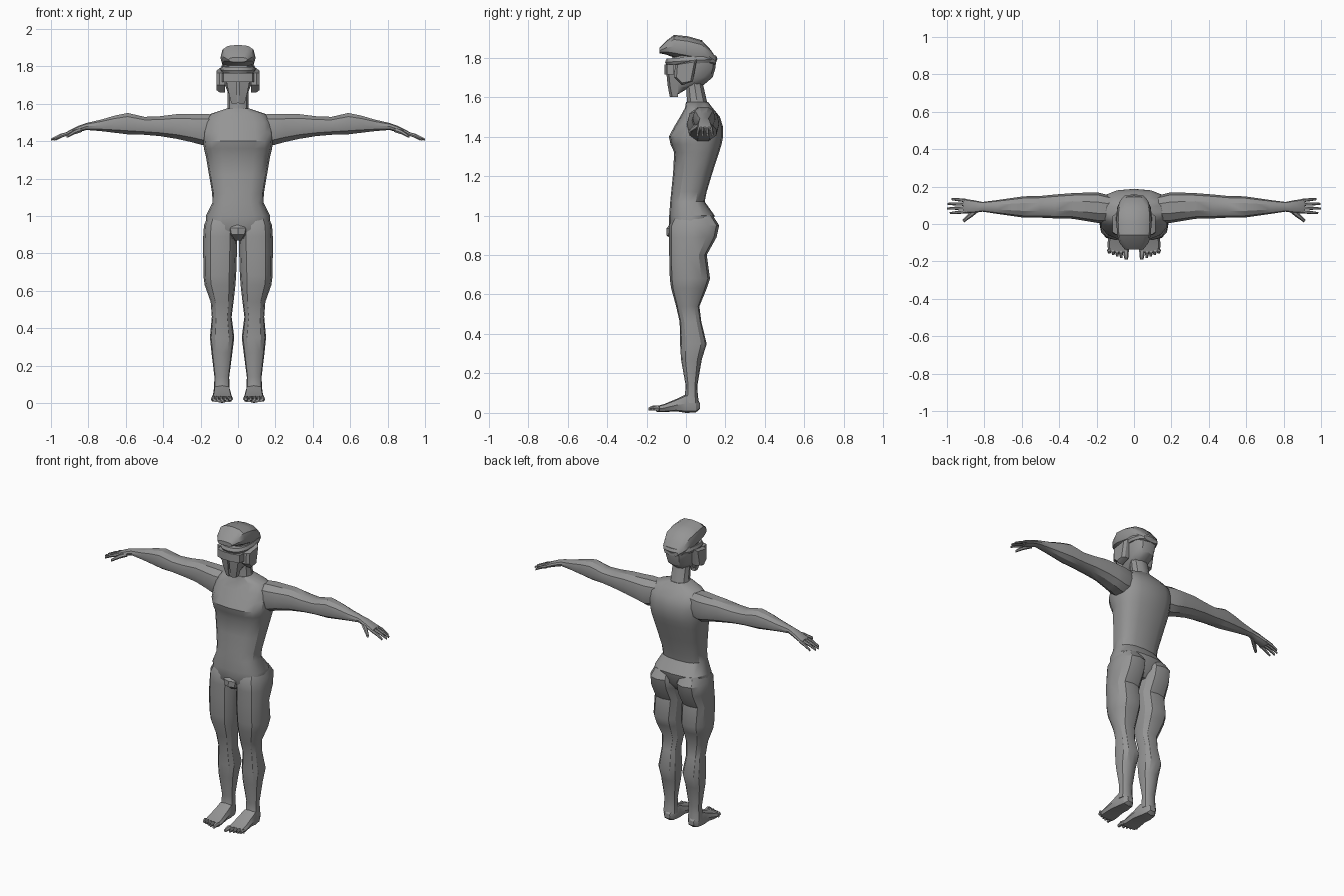
import bpy, bmesh, math
from mathutils import Vector

grey = bpy.data.materials.new("grey")
grey.diffuse_color = (0.3, 0.3, 0.3, 1)


def ring(c, u, v, n=12, p=0.8):
    """Rounded-box cross-section spanned by half axes u and v."""
    pts = []
    for i in range(n):
        a = 2 * math.pi * i / n
        s, t = (math.copysign(abs(f) ** p, f) if abs(f) > 1e-6 else 0
                for f in (math.cos(a), math.sin(a)))
        pts.append(Vector(c) + Vector(u) * s + Vector(v) * t)
    return pts


def loft(name, rings, mirror=False, angle=32):
    """Skin a list of rings and cap both ends."""
    bm = bmesh.new()
    vs = [[bm.verts.new(p) for p in r] for r in rings]
    n = len(vs[0])
    for a, b in zip(vs, vs[1:]):
        for i in range(n):
            bm.faces.new((a[i], a[(i + 1) % n], b[(i + 1) % n], b[i]))
    bm.faces.new(vs[0])
    bm.faces.new(vs[-1])
    bmesh.ops.recalc_face_normals(bm, faces=bm.faces)
    me = bpy.data.meshes.new(name)
    bm.to_mesh(me)
    bm.free()
    ob = bpy.data.objects.new(name, me)
    bpy.context.collection.objects.link(ob)
    me.materials.append(grey)
    if mirror:
        ob.modifiers.new("mirror", "MIRROR").use_mirror_merge = False
    bpy.ops.object.select_all(action="DESELECT")
    ob.select_set(True)
    bpy.context.view_layer.objects.active = ob
    bpy.ops.object.shade_smooth_by_angle(angle=math.radians(angle))
    return ob


def z_ring(z, x0, x1, y0, y1, n=12, p=0.8):
    return ring(((x0 + x1) / 2, (y0 + y1) / 2, z), ((x1 - x0) / 2, 0, 0), (0, (y1 - y0) / 2, 0), n, p)


def x_ring(x, y0, y1, z0, z1, n=8, p=0.8):
    return ring((x, (y0 + y1) / 2, (z0 + z1) / 2), (0, (y1 - y0) / 2, 0), (0, 0, (z1 - z0) / 2), n, p)


def y_ring(y, x0, x1, z0, z1, n=8, p=0.8):
    return ring(((x0 + x1) / 2, y, (z0 + z1) / 2), ((x1 - x0) / 2, 0, 0), (0, 0, (z1 - z0) / 2), n, p)


def digit(name, a, b, w, h):
    """Tapered finger or toe from a to b, bent slightly in the middle."""
    a, b = Vector(a), Vector(b)
    side = (b - a).cross(Vector((0, 0, 1))).normalized()
    mid = (a + b) / 2 + Vector((0, 0, h * 0.4))
    loft(name, [ring(c, side * w * k, (0, 0, h * k), 6, 1)
                for c, k in ((a, 1), (mid, 0.95), (b, 0.6))], True)


# Torso: z, half width, front, back
torso = [(0.88, 0.09, -0.06, 0.09), (0.93, 0.165, -0.085, 0.13), (1.0, 0.172, -0.085, 0.145),
         (1.07, 0.137, -0.08, 0.095), (1.12, 0.138, -0.075, 0.105), (1.22, 0.155, -0.065, 0.135),
         (1.32, 0.172, -0.06, 0.168), (1.36, 0.182, -0.078, 0.18), (1.40, 0.187, -0.087, 0.188),
         (1.45, 0.188, -0.06, 0.187), (1.50, 0.182, -0.03, 0.172), (1.545, 0.15, -0.005, 0.135),
         (1.575, 0.06, 0.0, 0.112)]
loft("torso", [z_ring(z, -w, w, f, b, 16, 0.75) for z, w, f, b in torso])

# Groin
loft("groin", [z_ring(z, -w, w, f, 0.0, 8) for z, w, f in
               ((0.87, 0.02, -0.06), (0.90, 0.045, -0.1), (0.935, 0.055, -0.098), (0.96, 0.03, -0.08))])

# Legs: z, inner x, outer x, front, back
legs = [(1.0, 0.02, 0.16, -0.06, 0.135), (0.95, 0.005, 0.182, -0.086, 0.168),
        (0.89, 0.004, 0.186, -0.086, 0.155), (0.80, 0.006, 0.186, -0.085, 0.105),
        (0.68, 0.01, 0.185, -0.082, 0.122), (0.63, 0.014, 0.178, -0.075, 0.105),
        (0.54, 0.024, 0.146, -0.05, 0.068), (0.46, 0.034, 0.14, -0.032, 0.078),
        (0.35, 0.02, 0.15, -0.03, 0.105), (0.27, 0.03, 0.142, -0.025, 0.08),
        (0.14, 0.047, 0.126, -0.002, 0.058), (0.09, 0.046, 0.128, -0.005, 0.06),
        (0.05, 0.042, 0.132, -0.015, 0.066)]
loft("leg", [z_ring(*r, 12, 0.8) for r in legs], True)

# Feet: y, inner x, outer x, bottom, top
feet = [(0.07, 0.065, 0.105, 0.02, 0.05), (0.05, 0.048, 0.124, 0.002, 0.08),
        (0.0, 0.038, 0.134, 0.0, 0.095), (-0.05, 0.034, 0.136, 0.008, 0.07),
        (-0.11, 0.028, 0.142, 0.004, 0.045), (-0.15, 0.028, 0.138, 0.004, 0.034)]
loft("foot", [y_ring(*r, 8, 0.6) for r in feet], True)
for i in range(5):
    w = 0.015 if i == 0 else 0.0105
    x = 0.044 if i == 0 else 0.05 + 0.021 * i
    digit("toe", (x, -0.135, 0.02), (x - 0.003, -0.19 + 0.008 * i, 0.02), w, 0.015)

# Arms: x, front, back, bottom, top
arms = [(0.12, 0.01, 0.15, 1.385, 1.545), (0.19, 0.005, 0.168, 1.375, 1.55),
        (0.25, 0.015, 0.168, 1.392, 1.548), (0.33, 0.028, 0.165, 1.41, 1.547),
        (0.42, 0.03, 0.158, 1.425, 1.535), (0.50, 0.034, 0.15, 1.432, 1.532),
        (0.59, 0.034, 0.148, 1.434, 1.553), (0.66, 0.044, 0.138, 1.443, 1.538),
        (0.73, 0.054, 0.128, 1.452, 1.517), (0.81, 0.066, 0.118, 1.459, 1.498),
        (0.85, 0.06, 0.126, 1.447, 1.484), (0.90, 0.056, 0.134, 1.43, 1.46),
        (0.915, 0.06, 0.132, 1.428, 1.45)]
loft("arm", [x_ring(*r, 10, 0.85) for r in arms], True)

# Fingers and thumb
for i, tip in enumerate((0.985, 1.0, 0.998, 0.975)):
    y = 0.066 + 0.02 * i
    digit("finger", (0.90, y, 1.443), (tip, y - 0.008 + 0.005 * i, 1.408), 0.009, 0.011)
digit("thumb", (0.84, 0.075, 1.46), (0.913, 0.015, 1.425), 0.013, 0.013)

# Neck
loft("neck", [z_ring(z, -w, w, f, b, 10, 0.9) for z, w, f, b in
              ((1.52, 0.075, -0.005, 0.125), (1.58, 0.055, 0.003, 0.108), (1.70, 0.055, -0.005, 0.08))])

# Head: z, half width, front, back
head = [(1.605, 0.032, -0.08, -0.055), (1.65, 0.047, -0.083, 0.02), (1.662, 0.055, -0.085, 0.09),
        (1.70, 0.07, -0.088, 0.135), (1.75, 0.08, -0.088, 0.15), (1.80, 0.084, -0.07, 0.152),
        (1.85, 0.075, -0.05, 0.115)]
loft("head", [z_ring(z, -w, w, f, b, 12, 0.8) for z, w, f, b in head])

# Split face mask
loft("face_mask", [[Vector((x, y, z)) for x, y in
                    ((0.006, yf), (w, yf + 0.012), (w, -0.04), (0.006, -0.04))]
                   for z, w, yf in ((1.6, 0.035, -0.082), (1.66, 0.05, -0.093), (1.73, 0.064, -0.1))], True)

# Visor band and flared ear plates
loft("visor", [[Vector((x, y, z)) for x, y in
                ((-0.085, -0.06), (-0.078, -0.095), (-0.03, -0.108), (0.03, -0.108), (0.078, -0.095), (0.085, -0.06))]
               for z in (1.715, 1.765)])
loft("ear_plate", [[Vector((x, y, z)) for y, z in
                    ((-0.06 + k, 1.70), (-0.02, 1.66 + k), (0.035 - k, 1.68), (0.055 - k, 1.79 - k), (-0.055 + k, 1.765))]
                   for x, k in ((0.07, 0), (0.098, 0), (0.114, 0.012))], True)

# Helmet rim around the skull, tilted up to the back
rim = []
for z, g in ((1.772, 0), (1.788, 0.008), (1.806, 0)):
    r = z_ring(z, -0.088 - g, 0.088 + g, -0.098 - g, 0.152 + g, 16, 0.8)
    for p in r:
        p.z += 0.06 * (p.y - 0.08)
    rim.append(r)
loft("helmet_rim", rim)

# Crested helmet cap: y, half width, bottom, top
cap = [(-0.135, 0.05, 1.822, 1.848), (-0.10, 0.078, 1.815, 1.885), (-0.06, 0.09, 1.80, 1.915),
       (0.01, 0.094, 1.785, 1.908), (0.08, 0.09, 1.775, 1.888), (0.125, 0.075, 1.76, 1.84),
       (0.152, 0.05, 1.765, 1.80)]
loft("helmet_cap", [y_ring(y, -w, w, a, b, 12, 0.75) for y, w, a, b in cap])
